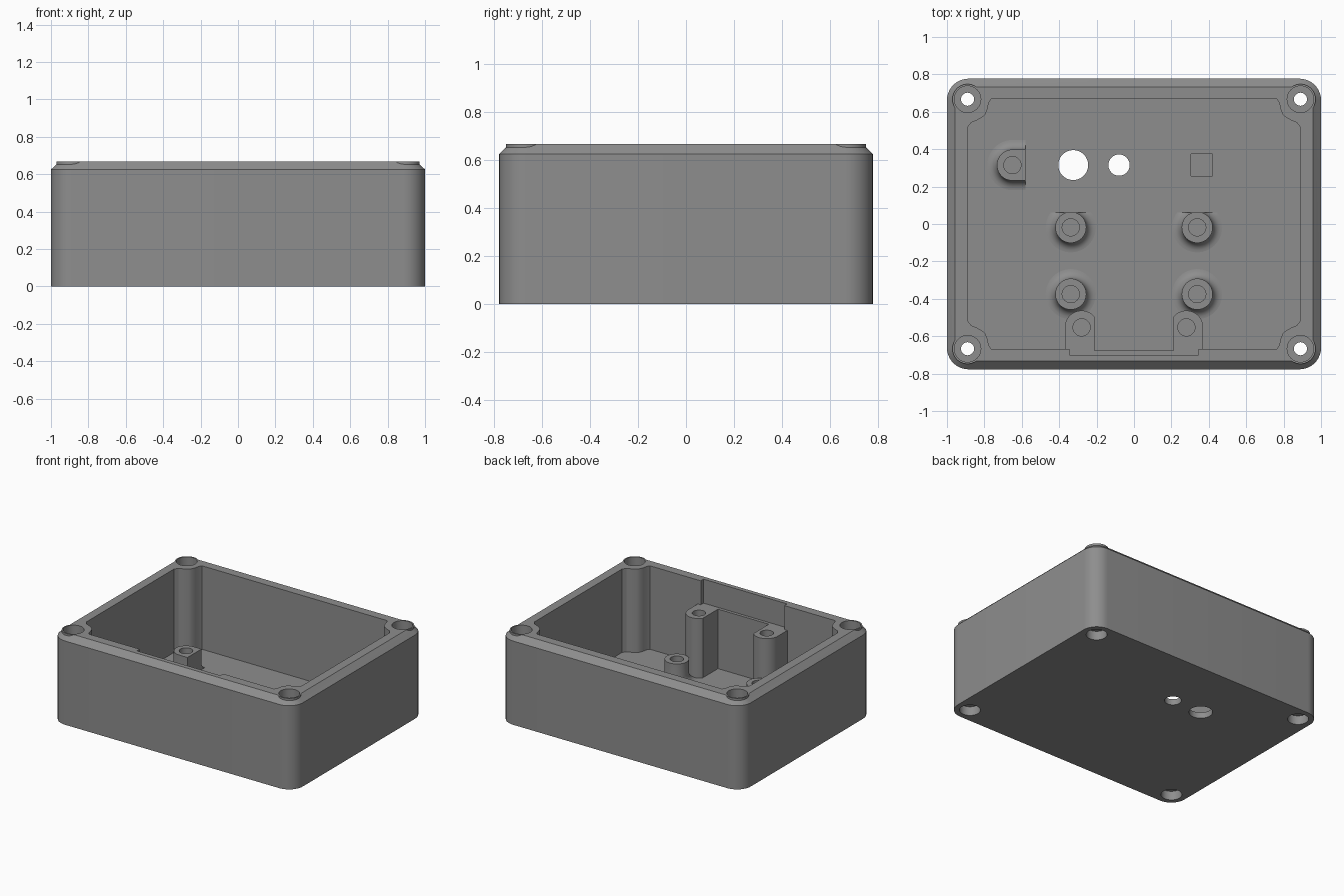
import bpy, bmesh, math

if "Cube" in bpy.data.objects:
    bpy.data.objects.remove(bpy.data.objects["Cube"])

HX, HY, H = 1.0, 0.777, 0.667          # half width, half depth, height
CX, CY = 0.89, 0.667                   # screw column centres and cavity half sizes
FLOOR = 0.044

mat = bpy.data.materials.new("grey_plastic")
mat.diffuse_color = (0.27, 0.27, 0.27, 1)
mat.use_nodes = True
mat.node_tree.nodes["Principled BSDF"].inputs["Base Color"].default_value = mat.diffuse_color


def loft(name, loops):
    """Closed solid through a stack of (outline, z) sections."""
    bm = bmesh.new()
    rings = [[bm.verts.new((x, y, z)) for x, y in pts] for pts, z in loops]
    n = len(rings[0])
    for a, b in zip(rings, rings[1:]):
        for i in range(n):
            j = (i + 1) % n
            bm.faces.new((a[i], a[j], b[j], b[i]))
    bm.faces.new(rings[0][::-1])
    bm.faces.new(rings[-1])
    bmesh.ops.recalc_face_normals(bm, faces=bm.faces)
    me = bpy.data.meshes.new(name)
    bm.to_mesh(me)
    bm.free()
    me.materials.append(mat)
    ob = bpy.data.objects.new(name, me)
    bpy.context.collection.objects.link(ob)
    return ob


def circle(x, y, r, n=40):
    return [(x + r * math.cos(2 * math.pi * i / n), y + r * math.sin(2 * math.pi * i / n)) for i in range(n)]


def rect(x0, x1, y0, y1):
    return [(x0, y0), (x1, y0), (x1, y1), (x0, y1)]


def rounded(hx, hy, r, n=10):
    pts = []
    for k, (sx, sy) in enumerate([(1, 1), (-1, 1), (-1, -1), (1, -1)]):
        for i in range(n + 1):
            t = math.pi / 2 * (k + i / n)
            pts.append((sx * (hx - r) + r * math.cos(t), sy * (hy - r) + r * math.sin(t)))
    return pts


def prism(name, pts, z0, z1):
    return loft(name, [(pts, z0), (pts, z1)])


def boolean(ob, tool, op='DIFFERENCE'):
    m = ob.modifiers.new("cut", 'BOOLEAN')
    m.operation, m.object, m.solver = op, tool, 'EXACT'
    bpy.context.view_layer.objects.active = ob
    bpy.ops.object.modifier_apply(modifier=m.name)
    bpy.data.objects.remove(tool)


def finish(ob):
    bpy.ops.object.select_all(action='DESELECT')
    ob.select_set(True)
    bpy.context.view_layer.objects.active = ob
    bpy.ops.object.shade_smooth_by_angle(angle=math.radians(25))


# Outer shell with a chamfered top edge
case = loft("case", [(rounded(HX, HY, 0.115), 0), (rounded(HX, HY, 0.115), 0.625),
                     (rounded(HX - 0.044, HY - 0.044, 0.071), H)])
corners = [(sx * CX, sy * CY) for sx in (-1, 1) for sy in (-1, 1)]

# Raised rims around the screw columns
for x, y in corners:
    boolean(case, prism("rim", circle(x, y, 0.081), 0.55, H), 'UNION')

# Cavity whose corners wrap around the screw columns
notch = [(0, 0.15), (0.02, 0.125), (0.05, 0.112), (0.08, 0.095),
         (0.095, 0.08), (0.107, 0.05), (0.113, 0.02), (0.125, 0)]
cavity = []
for sx, sy, order in ((1, 1, 1), (-1, 1, -1), (-1, -1, 1), (1, -1, -1)):
    cavity += [(sx * (CX - dx), sy * (CY - dy)) for dx, dy in notch[::order]]
boolean(case, prism("cavity", cavity, FLOOR, 1))

# Front wall slot, with a shallower step beneath it
boolean(case, prism("slot", rect(-0.345, 0.345, -0.70, -0.6), 0.488, 1))
boolean(case, prism("step", rect(-0.25, 0.25, -0.677, -0.6), FLOOR, 0.6))

# Screw holes, counterbored at both ends
for x, y in corners:
    boolean(case, prism("hole", circle(x, y, 0.035), -0.1, 1))
    boolean(case, prism("top_bore", circle(x, y, 0.071), H - 0.08, 1))
    boolean(case, prism("foot_bore", circle(x, y, 0.071), -0.1, 0.067))

# Floor openings and square pocket
boolean(case, prism("opening", circle(-0.325, 0.315, 0.08), -0.1, 0.2))
boolean(case, prism("opening", circle(-0.08, 0.315, 0.057), -0.1, 0.2))
boolean(case, prism("pocket", rect(0.305, 0.421, 0.257, 0.373), 0.022, 0.2))
finish(case)


# Short standoffs with a filleted foot, optionally flattened on one side
def standoff(name, x, y, style):
    def outline(r):
        if style == 'side':            # straight sides running to a flat face
            arc = [math.pi * (0.5 + i / 24) for i in range(25)]
            pts = [(r * math.cos(t), r * math.sin(t)) for t in arc] + [(0.07, -r), (0.07, r)]
        else:
            pts = circle(0, 0, r, 48)
            if style == 'back':        # chord cut
                pts = [(px, min(py, 0.08)) for px, py in pts]
        return [(x + px, y + py) for px, py in pts]
    R, f = 0.083, 0.051
    loops = [(outline(R + f), FLOOR - 0.01)]
    for i in range(7):
        t = math.pi / 2 * i / 6
        loops.append((outline(R + f * (1 - math.sin(t))), FLOOR + f * (1 - math.cos(t))))
    loops.append((outline(R), 0.198))
    ob = loft(name, loops)
    boolean(ob, prism("bore", circle(x, y, 0.046), 0.05, 0.4))
    finish(ob)


standoff("side_standoff", -0.65, 0.315, 'side')
for sx in (-1, 1):
    standoff("middle_standoff", sx * 0.338, -0.018, 'back')
    standoff("front_standoff", sx * 0.338, -0.375, 'round')

# Tall posts joined to the front wall, flat on the inner side
for sx in (-1, 1):
    arc = [math.pi * i / 24 for i in range(25)]
    pts = [(0.09 * math.cos(t), 0.09 * math.sin(t)) for t in arc] + [(-0.09, -0.135), (0.09, -0.135)]
    pts = [(sx * (0.28 + max(px, -0.07)), -0.553 + py) for px, py in pts]
    post = prism("wall_post", pts, FLOOR - 0.01, 0.488)
    boolean(post, prism("bore", circle(sx * 0.28, -0.553, 0.046), 0.25, 0.7))
    finish(post)
